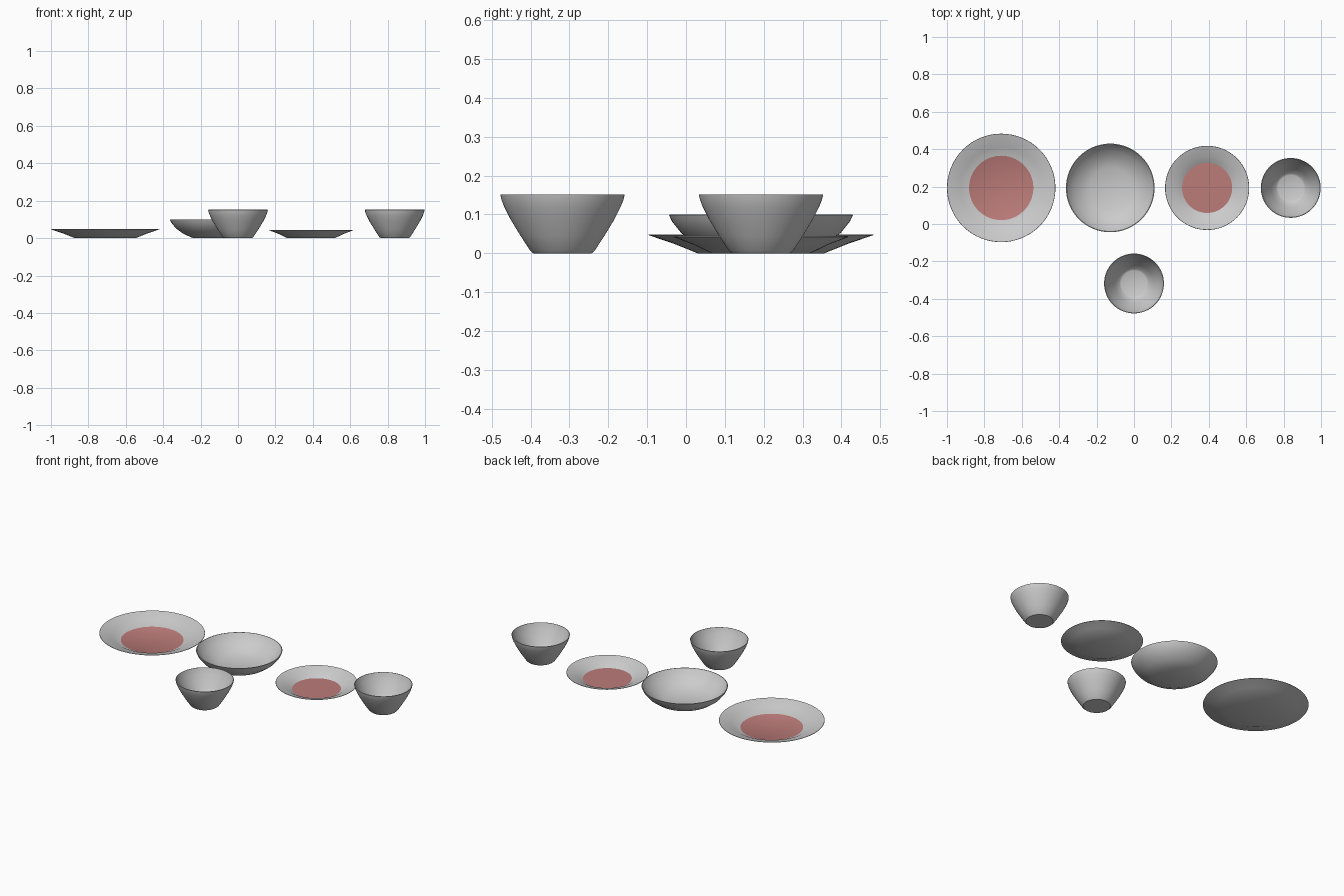
import bpy, bmesh, math

if "Cube" in bpy.data.objects:
    bpy.data.objects.remove(bpy.data.objects["Cube"])

SIDES = 64


def lathe(name, outer, inner, loc, floor_mat=None, floor_radius=0):
    """Revolve base centre -> outer wall -> rim -> inner wall -> floor centre."""
    profile = [(0, outer[0][1])] + outer + inner + [(0, inner[-1][1])]
    bm = bmesh.new()
    verts = [bm.verts.new((r, 0, z)) for r, z in profile]
    edges = [bm.edges.new(pair) for pair in zip(verts, verts[1:])]
    bmesh.ops.spin(bm, geom=verts + edges, axis=(0, 0, 1), cent=(0, 0, 0),
                   angle=2 * math.pi, steps=SIDES, use_duplicate=False)
    bmesh.ops.remove_doubles(bm, verts=bm.verts, dist=1e-5)
    bmesh.ops.recalc_face_normals(bm, faces=bm.faces)
    mesh = bpy.data.meshes.new(name)
    # coloured floor inside plates
    if floor_mat:
        plain = bpy.data.materials.get("glaze") or bpy.data.materials.new("glaze")
        plain.diffuse_color = (0.8, 0.8, 0.8, 1)
        plain.use_nodes = True
        plain.node_tree.nodes["Principled BSDF"].inputs["Base Color"].default_value = plain.diffuse_color
        mesh.materials.append(plain)
        mesh.materials.append(floor_mat)
        for f in bm.faces:
            if f.normal.z > 0.99 and max(v.co.xy.length for v in f.verts) < floor_radius + 0.001:
                f.material_index = 1
    bm.to_mesh(mesh)
    bm.free()
    ob = bpy.data.objects.new(name, mesh)
    bpy.context.collection.objects.link(ob)
    ob.location = (*loc, 0)
    bpy.ops.object.select_all(action='DESELECT')
    ob.select_set(True)
    bpy.context.view_layer.objects.active = ob
    bpy.ops.object.shade_smooth_by_angle(angle=math.radians(30))
    return ob


red = bpy.data.materials.new("plate_red")
red.diffuse_color = (0.5, 0.2, 0.19, 1)
red.use_nodes = True
red.node_tree.nodes["Principled BSDF"].inputs["Base Color"].default_value = red.diffuse_color

# dinner plate
lathe("dinner_plate",
      [(0.163, 0), (0.225, 0.025), (0.29, 0.047)],
      [(0.289, 0.049), (0.218, 0.029), (0.172, 0.006)],
      (-0.71, 0.193), red, 0.172)

# side plate
lathe("side_plate",
      [(0.127, 0), (0.175, 0.023), (0.225, 0.042)],
      [(0.224, 0.044), (0.17, 0.027), (0.134, 0.006)],
      (0.391, 0.193), red, 0.134)

# soup bowl
lathe("soup_bowl",
      [(0.113, 0), (0.165, 0.023), (0.205, 0.052), (0.229, 0.082), (0.237, 0.099)],
      [(0.233, 0.1), (0.223, 0.085), (0.199, 0.058), (0.16, 0.031), (0.11, 0.008)],
      (-0.127, 0.193))

# two matching cups
for name, loc in (("front_cup", (0, -0.318)), ("right_cup", (0.838, 0.193))):
    lathe(name,
          [(0.075, 0), (0.083, 0.007), (0.108, 0.045), (0.134, 0.088),
           (0.15, 0.12), (0.157, 0.138), (0.16, 0.151)],
          [(0.157, 0.152), (0.152, 0.138), (0.144, 0.12), (0.128, 0.09),
           (0.102, 0.048), (0.078, 0.013), (0.068, 0.008)],
          loc)
